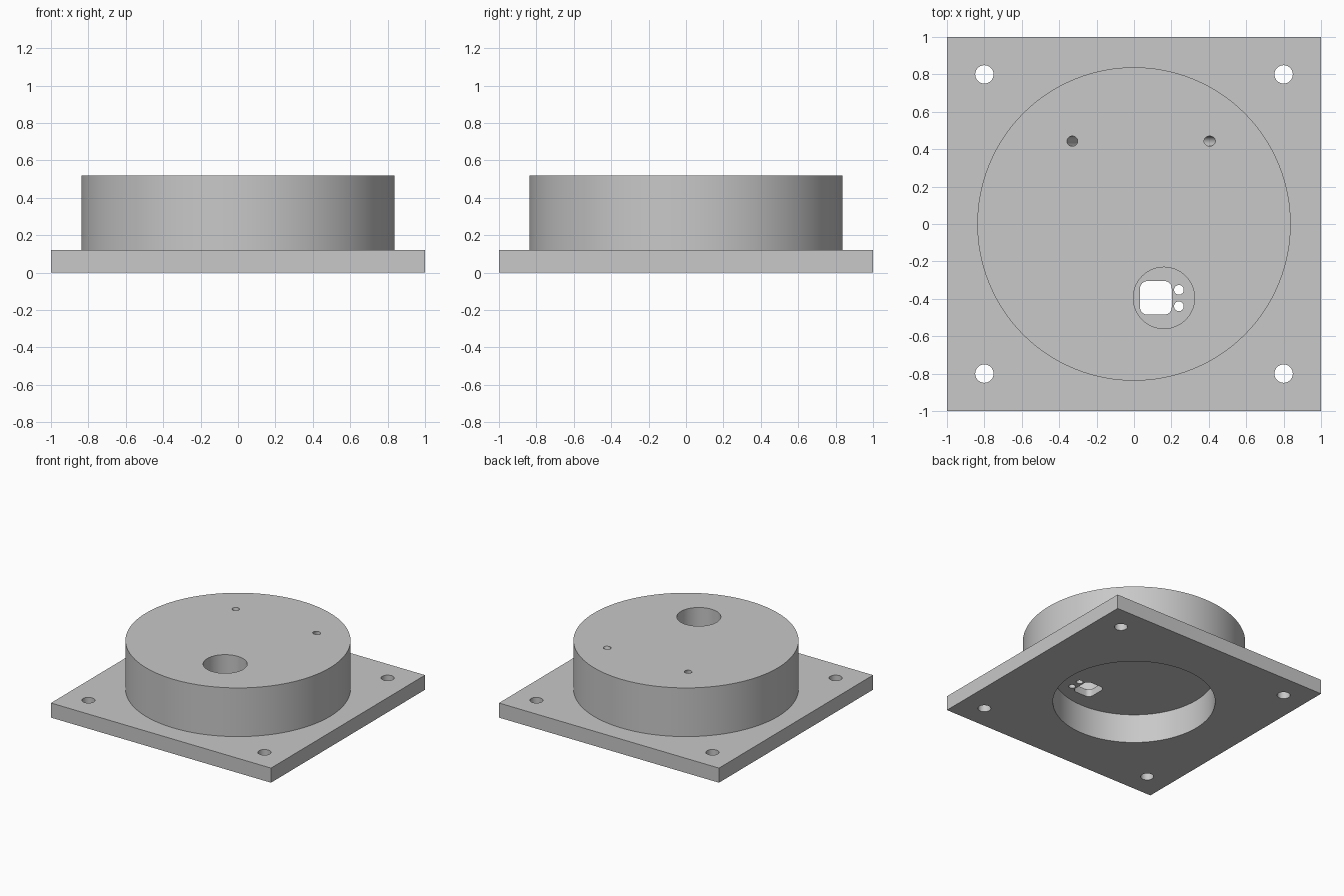
import bpy, math
from mathutils import Vector

if "Cube" in bpy.data.objects:
    bpy.data.objects.remove(bpy.data.objects["Cube"])

grey = bpy.data.materials.new("mid_grey")
grey.diffuse_color = (0.58, 0.58, 0.58, 1)
grey.use_nodes = True
grey.node_tree.nodes["Principled BSDF"].inputs["Base Color"].default_value = grey.diffuse_color


def cylinder(name, r, x, y, z0, z1, sides=48):
    bpy.ops.mesh.primitive_cylinder_add(vertices=sides, radius=r, depth=z1 - z0,
                                        location=(x, y, (z0 + z1) / 2))
    ob = bpy.context.object
    ob.name = name
    return ob


def box(name, size, loc):
    bpy.ops.mesh.primitive_cube_add(size=1, location=loc)
    ob = bpy.context.object
    ob.name = name
    ob.scale = size
    bpy.ops.object.transform_apply(location=False, rotation=False, scale=True)
    return ob


def combine(target, tool, operation):
    # Apply a boolean, then discard the tool
    mod = target.modifiers.new("cut", 'BOOLEAN')
    mod.operation, mod.object, mod.solver = operation, tool, 'EXACT'
    bpy.context.view_layer.objects.active = target
    bpy.ops.object.modifier_apply(modifier=mod.name)
    bpy.data.objects.remove(tool, do_unlink=True)


# Square flange plate with a round housing on top
body = box("flanged_housing", (2, 2, 0.12), (0, 0, 0.06))
combine(body, cylinder("drum", 0.838, 0, 0, 0.06, 0.52, 128), 'UNION')

# Round recess in the underside
combine(body, cylinder("recess", 0.611, 0, 0, -0.1, 0.24, 128), 'DIFFERENCE')

# Corner bolt holes
for sx in (-1, 1):
    for sy in (-1, 1):
        combine(body, cylinder("bolt_hole", 0.049, 0.8 * sx, 0.8 * sy, -0.1, 0.2),
                'DIFFERENCE')

# Socket pocket from the top, leaving a thin web above the recess
combine(body, cylinder("pocket", 0.164, 0.16, -0.395, 0.30, 0.7, 64), 'DIFFERENCE')

# Rounded square opening and two pin holes through the web
window = box("window", (0.17, 0.18, 0.3), (0.117, -0.395, 0.26))
bev = window.modifiers.new("round", 'BEVEL')
bev.width, bev.segments = 0.04, 6
bev.limit_method = 'WEIGHT'
weights = window.data.attributes.new("bevel_weight_edge", 'FLOAT', 'EDGE')
for e in window.data.edges:
    a, b = (window.data.vertices[i].co for i in e.vertices)
    weights.data[e.index].value = 1.0 if abs(a.z - b.z) > 0.1 else 0.0
bpy.ops.object.modifier_apply(modifier=bev.name)
combine(body, window, 'DIFFERENCE')
for y in (-0.352, -0.44):
    combine(body, cylinder("pin_hole", 0.026, 0.24, y, 0.15, 0.4, 32), 'DIFFERENCE')

# Two slanted wire holes leaning inwards from the top into the recess
for x, tilt in ((-0.33, -20), (0.405, 28)):
    hole = cylinder("wire_hole", 0.027, 0, 0, -0.42, 0.42, 32)
    hole.rotation_euler = (0, math.radians(tilt), 0)
    hole.location = Vector((x, 0.443, 0.52))
    combine(body, hole, 'DIFFERENCE')

body.data.materials.clear()
body.data.materials.append(grey)
for p in body.data.polygons:
    p.material_index = 0
bpy.ops.object.select_all(action='DESELECT')
body.select_set(True)
bpy.context.view_layer.objects.active = body
bpy.ops.object.shade_smooth_by_angle(angle=math.radians(30))
